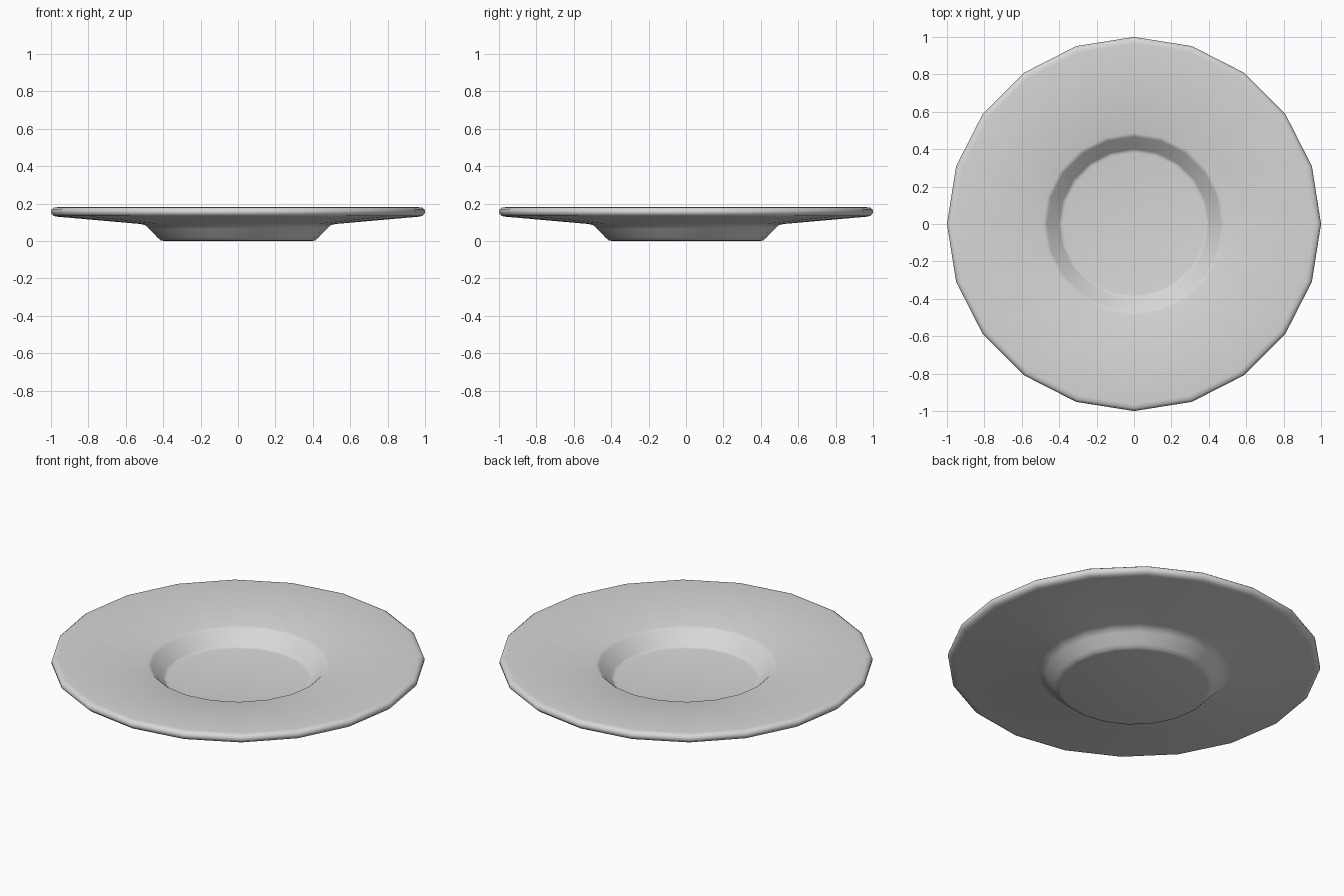
import bpy, bmesh, math

if "Cube" in bpy.data.objects:
    bpy.data.objects.remove(bpy.data.objects["Cube"])

SIDES = 20

# Cross-section (radius, height) from the underside centre, round the rim, to the well floor
profile = [
    (0.395, 0.0), (0.413, 0.004), (0.43, 0.018),
    (0.475, 0.066), (0.493, 0.083), (0.52, 0.091),
    (0.965, 0.13), (0.985, 0.134), (0.998, 0.146), (1.0, 0.158),
    (0.996, 0.170), (0.985, 0.178), (0.965, 0.181),
    (0.487, 0.139), (0.476, 0.136), (0.466, 0.129),
    (0.400, 0.060), (0.393, 0.055), (0.380, 0.053),
]

# Plate: lathe the section
bm = bmesh.new()
rings = []
for r, z in profile:
    rings.append([bm.verts.new((r * math.cos(2 * math.pi * i / SIDES),
                                r * math.sin(2 * math.pi * i / SIDES), z))
                  for i in range(SIDES)])
for a, b in zip(rings, rings[1:]):
    for i in range(SIDES):
        j = (i + 1) % SIDES
        bm.faces.new((a[i], a[j], b[j], b[i]))

# Flat base and well floor
bm.faces.new(rings[0][::-1])
bm.faces.new(rings[-1])
bmesh.ops.recalc_face_normals(bm, faces=bm.faces[:])

mesh = bpy.data.meshes.new("plate")
bm.to_mesh(mesh)
bm.free()
plate = bpy.data.objects.new("plate", mesh)
bpy.context.collection.objects.link(plate)

# Warm off-white glaze
mat = bpy.data.materials.new("warm_white_glaze")
mat.diffuse_color = (0.69, 0.68, 0.665, 1.0)
mat.use_nodes = True
mat.node_tree.nodes["Principled BSDF"].inputs["Base Color"].default_value = mat.diffuse_color
mesh.materials.append(mat)

bpy.context.view_layer.objects.active = plate
plate.select_set(True)
bpy.ops.object.shade_smooth_by_angle(angle=math.radians(40))
